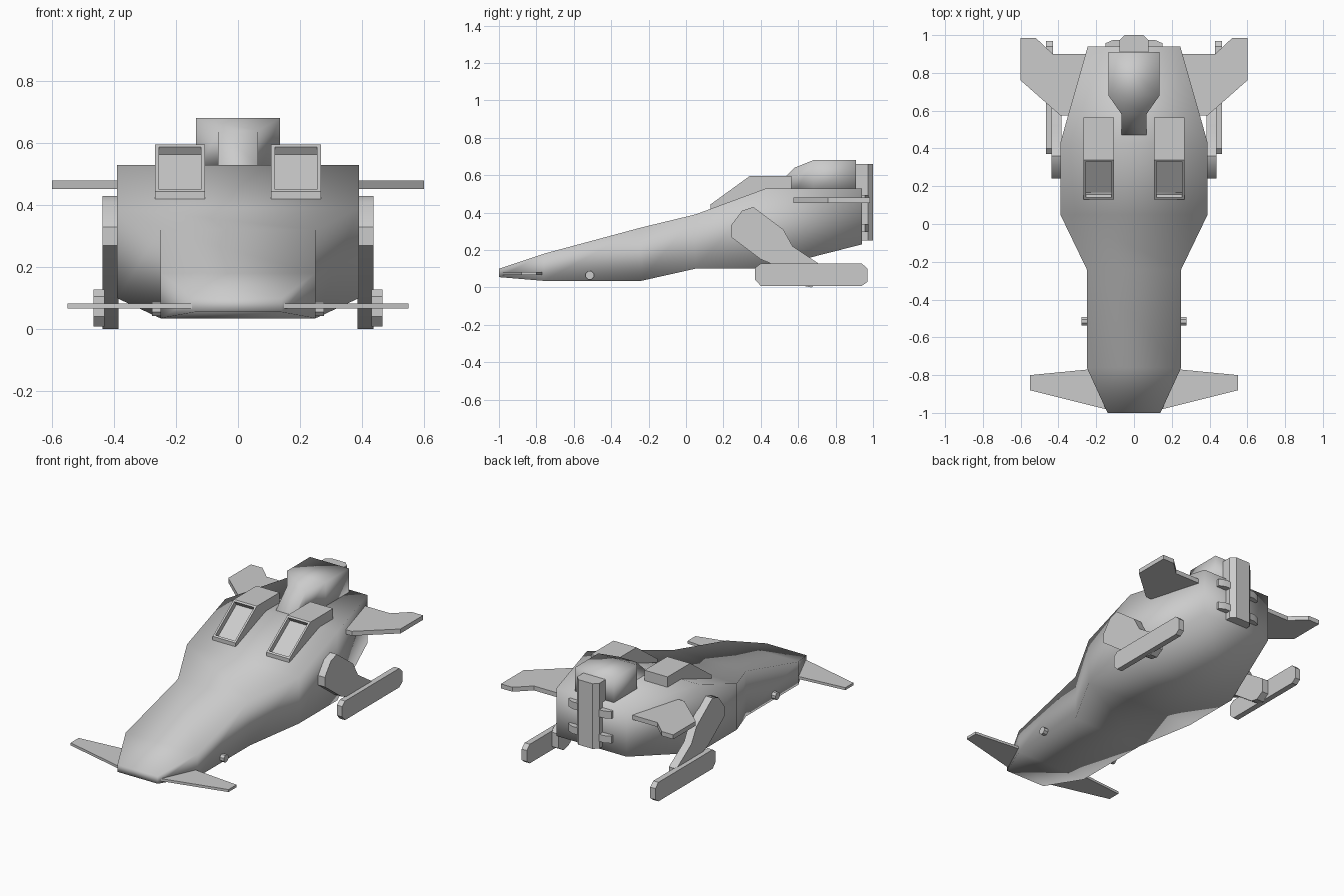
import bpy, bmesh, math
from mathutils import Vector

if "Cube" in bpy.data.objects:
    bpy.data.objects.remove(bpy.data.objects["Cube"])


def finish(name, bm, mirror=False, angle=None):
    """Turn a bmesh into a shaded object, optionally mirrored across x."""
    bmesh.ops.recalc_face_normals(bm, faces=bm.faces[:])
    me = bpy.data.meshes.new(name)
    bm.to_mesh(me)
    bm.free()
    ob = bpy.data.objects.new(name, me)
    bpy.context.collection.objects.link(ob)
    bpy.ops.object.select_all(action='DESELECT')
    bpy.context.view_layer.objects.active = ob
    ob.select_set(True)
    if angle is None:
        bpy.ops.object.shade_smooth()
    else:
        bpy.ops.object.shade_smooth_by_angle(angle=math.radians(angle))
    if mirror:
        ob.modifiers.new("Mirror", 'MIRROR').use_mirror_merge = False
    return ob


def loft(name, stations):
    """Box sections along y: (y, half width, bottom z, top z)."""
    bm = bmesh.new()
    rings = [[bm.verts.new((sx * w, y, z)) for sx, z in
              ((-1, lo), (1, lo), (1, hi), (-1, hi))] for y, w, lo, hi in stations]
    for a, b in zip(rings, rings[1:]):
        for i in range(4):
            j = (i + 1) % 4
            bm.faces.new((a[i], a[j], b[j], b[i]))
    bm.faces.new(rings[0])
    bm.faces.new(rings[-1])
    return finish(name, bm)


def prism_bm(pts, axis, a, b):
    """Extrude a (y, z) outline along x, or an (x, y) outline along z."""
    def place(p, d):
        return (d, p[0], p[1]) if axis == 'x' else (p[0], p[1], d)
    bm = bmesh.new()
    lo = [bm.verts.new(place(p, a)) for p in pts]
    hi = [bm.verts.new(place(p, b)) for p in pts]
    bm.faces.new(lo)
    bm.faces.new(hi)
    for i in range(len(pts)):
        j = (i + 1) % len(pts)
        bm.faces.new((lo[i], lo[j], hi[j], hi[i]))
    bmesh.ops.recalc_face_normals(bm, faces=bm.faces[:])
    return bm


def prism(name, pts, axis, a, b, mirror=False, angle=35):
    return finish(name, prism_bm(pts, axis, a, b), mirror, angle)


# main body
loft("hull", [(-1, .14, .055, .10), (-.76, .25, .035, .18), (-.24, .25, .035, .32),
              (.05, .39, .10, .39), (.43, .39, .10, .53), (.94, .245, .23, .53)])

# raised housing on the back
loft("dorsal_housing", [(.47, .065, .50, .53), (.58, .065, .50, .64),
                        (.68, .135, .50, .68), (.91, .135, .50, .68)])

# nose winglets and rear wings
prism("nose_winglet", [(.13, -.985), (.55, -.88), (.55, -.80), (.24, -.77), (.13, -.77)],
      'z', .066, .082, True)
prism("rear_wing", [(.2, .57), (.39, .575), (.60, .76), (.60, .985), (.52, .985),
                    (.43, .90), (.2, .90)], 'z', .452, .48, True)

# air intakes with a recessed sloping mouth
bm = prism_bm([(.13, .39), (.13, .443), (.34, .595), (.565, .595), (.565, .45)],
              'x', .107, .267)
mouth = [f for f in bm.faces if f.normal.y < -.3 and f.normal.z > .3]
bmesh.ops.inset_region(bm, faces=mouth, thickness=.017)
bmesh.ops.inset_region(bm, faces=mouth, thickness=.001, depth=-.03)
finish("intake", bm, True, 35)

# landing struts and skids
prism("landing_strut", [(.24, .27), (.40, .15), (.46, .125), (.62, .01), (.67, 0), (.72, .03),
                        (.72, .12), (.57, .22), (.52, .31), (.36, .43), (.30, .41), (.24, .33)],
      'x', .385, .437, True)
prism("landing_skid", [(.37, .04), (.40, .008), (.94, .008), (.97, .03), (.97, .10),
                       (.94, .128), (.40, .128), (.37, .105)], 'x', .43, .466, True)

# small thruster stubs on the lower sides of the nose
stub = [(-.515 + .024 * math.cos(math.radians(22.5 + 45 * i)),
         .065 + .024 * math.sin(math.radians(22.5 + 45 * i))) for i in range(8)]
prism("side_stub", stub, 'x', .22, .278, True, 30)

# tail spine with its cross clamps
prism("tail_spine", [(-.078, .90), (.078, .90), (.078, .972), (.05, 1), (-.05, 1), (-.078, .972)],
      'z', .25, .66)
for i, z in enumerate((.295, .45)):
    prism(f"spine_clamp_{i + 1}", [(-.15, .92), (.15, .92), (.15, .957), (.11, .975),
                                   (-.11, .975), (-.15, .957)], 'z', z, z + .045)
